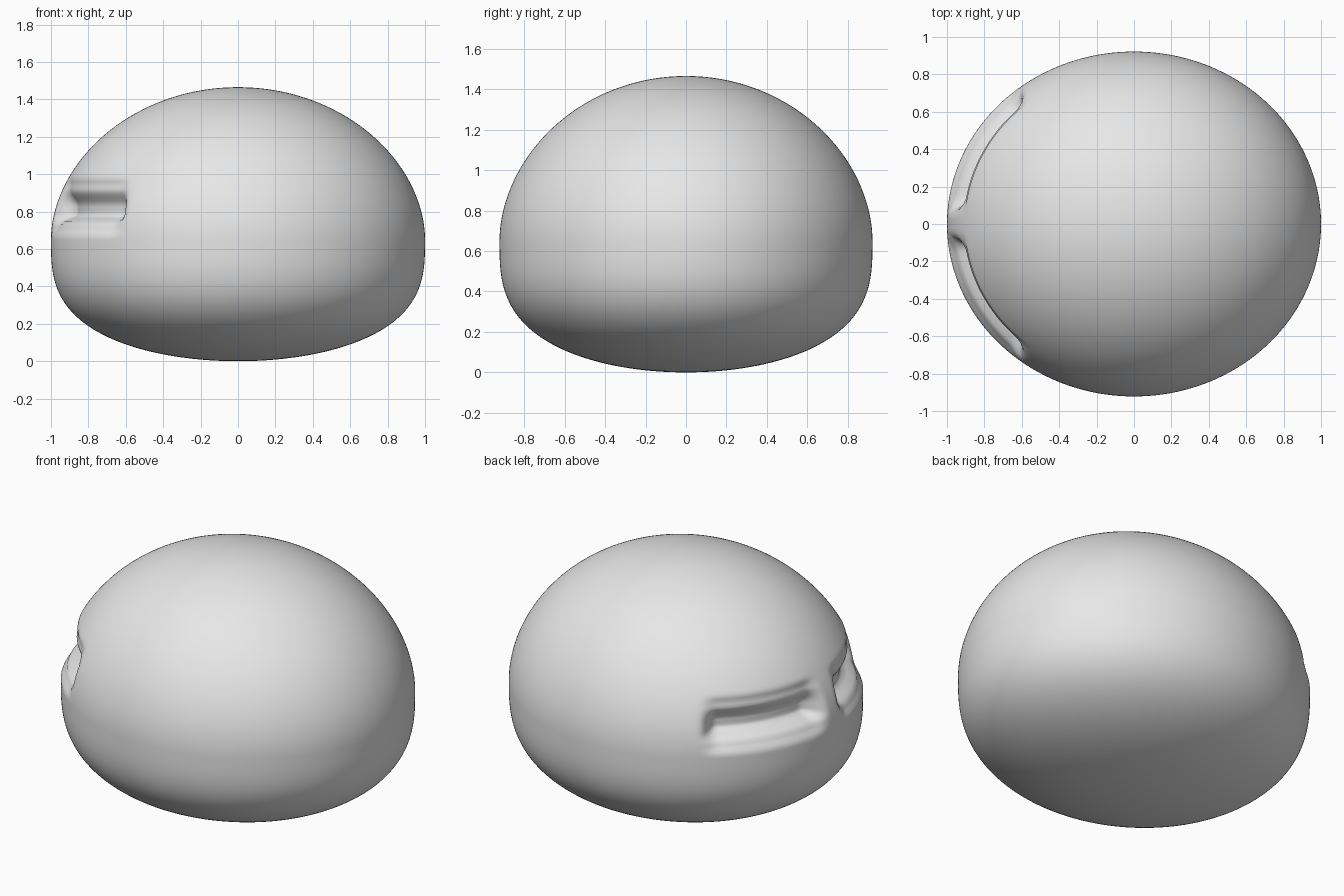
import bpy, bmesh
from math import sin, cos, pi, radians, atan2, degrees

cube = bpy.data.objects.get("Cube")
if cube:
    bpy.data.objects.remove(cube)

SEGMENTS, RINGS = 240, 160
WAIST, TOP, DEPTH_Y = 0.65, 1.465, 0.922

# Groove depth by height: sloping lid above, ledge below
GROOVE = [(0.66, 0), (0.73, 0.03), (0.785, 0.115), (0.82, 0.105), (0.93, 0.025), (0.99, 0)]


def smooth(t):
    t = max(0.0, min(1.0, t))
    return t * t * (3 - 2 * t)


def groove_depth(z, angle):
    across = smooth((angle - 127) / 7) * smooth((177 - angle) / 7)
    for (z0, d0), (z1, d1) in zip(GROOVE, GROOVE[1:]):
        if z0 <= z <= z1:
            return across * (d0 + (d1 - d0) * smooth((z - z0) / (z1 - z0)))
    return 0.0


def profile(t):
    """Radius and height, t from -pi/2 (base) to pi/2 (crown)."""
    s = sin(abs(t))
    if t < 0:
        return max(0.0, 1 - s ** 3) ** 0.5, WAIST * (1 - s)
    return max(0.0, 1 - s ** 1.9) ** 0.5, WAIST + (TOP - WAIST) * s


# Domed body with two slanted grooves on its right side
bm = bmesh.new()
rings = []
for i in range(1, RINGS):
    r, z = profile(-pi / 2 + pi * i / RINGS)
    ring = []
    for j in range(SEGMENTS):
        a = 2 * pi * j / SEGMENTS
        angle = abs(degrees(atan2(sin(a), cos(a))))
        rr = r - groove_depth(z, angle)
        ring.append(bm.verts.new((rr * cos(a), rr * sin(a) * DEPTH_Y, z)))
    rings.append(ring)
base = bm.verts.new((0, 0, 0))
crown = bm.verts.new((0, 0, TOP))
for j in range(SEGMENTS):
    k = (j + 1) % SEGMENTS
    bm.faces.new((base, rings[0][k], rings[0][j]))
    bm.faces.new((crown, rings[-1][j], rings[-1][k]))
    for low, high in zip(rings, rings[1:]):
        bm.faces.new((low[j], low[k], high[k], high[j]))
for face in bm.faces:
    face.smooth = True

mesh = bpy.data.meshes.new("domed_body")
bm.to_mesh(mesh)
bm.free()
body = bpy.data.objects.new("domed_body", mesh)
bpy.context.collection.objects.link(body)

# Plain grey surface
grey = bpy.data.materials.new("light_grey")
grey.use_nodes = True
colour = (0.8, 0.8, 0.8, 1)
grey.diffuse_color = colour
grey.node_tree.nodes["Principled BSDF"].inputs["Base Color"].default_value = colour
mesh.materials.append(grey)
